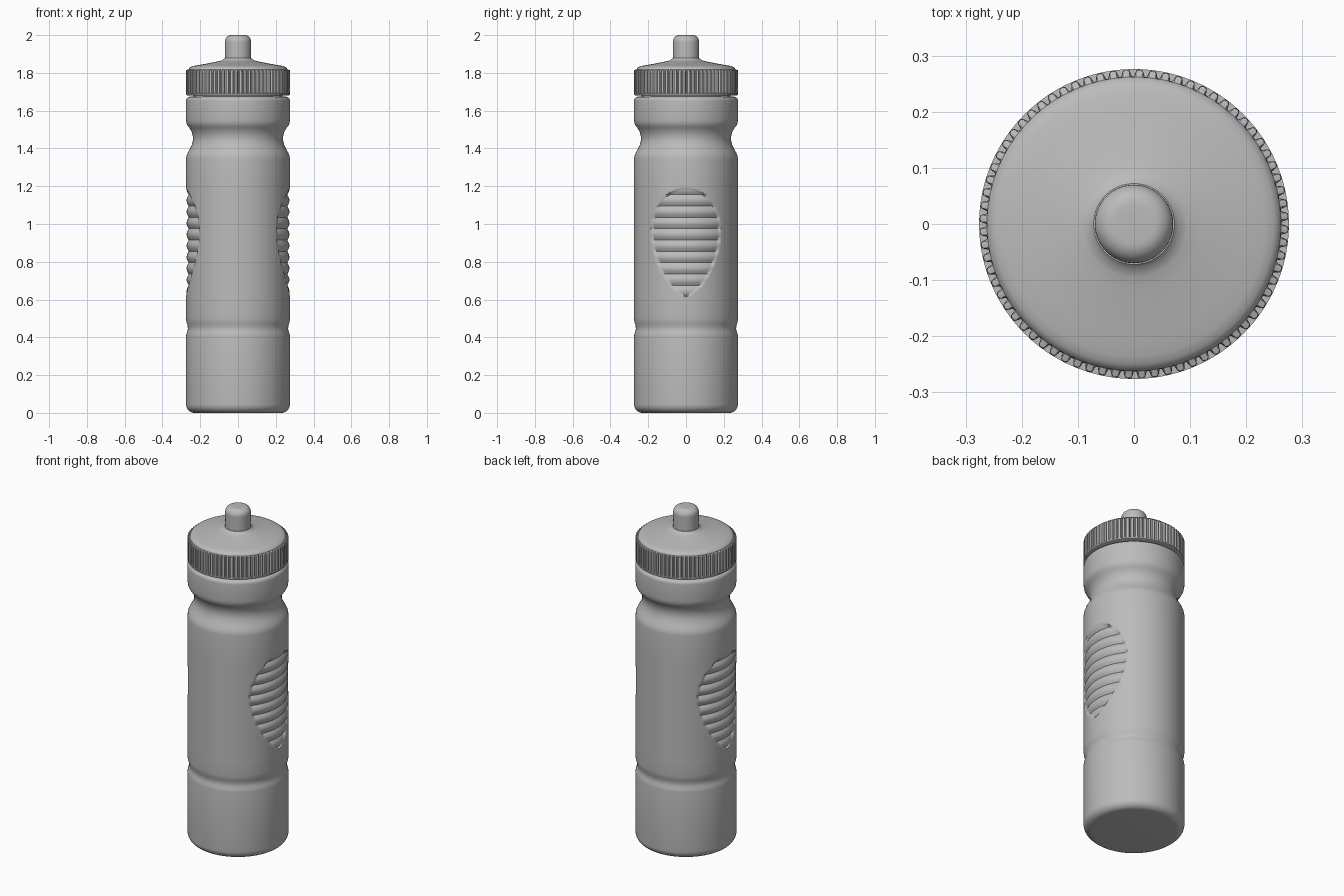
import bpy, bmesh, math

if "Cube" in bpy.data.objects:
    bpy.data.objects.remove(bpy.data.objects["Cube"])

R = 0.275

grey = bpy.data.materials.new("plain grey")
grey.diffuse_color = (0.5, 0.5, 0.5, 1)
grey.use_nodes = True
grey.node_tree.nodes["Principled BSDF"].inputs["Base Color"].default_value = grey.diffuse_color


def lathe(name, profile, cols, radius=None, angle=35):
    """Spin (r, z) points about z; radius(r, z, column, theta) may reshape it."""
    bm = bmesh.new()
    rings = []
    for r, z in profile:
        if r == 0:
            rings.append([bm.verts.new((0, 0, z))] * cols)
            continue
        ring = []
        for i in range(cols):
            a = 2 * math.pi * i / cols
            q = radius(r, z, i, a) if radius else r
            ring.append(bm.verts.new((q * math.cos(a), q * math.sin(a), z)))
        rings.append(ring)
    for lo, hi in zip(rings, rings[1:]):
        for i in range(cols):
            j = (i + 1) % cols
            quad = list(dict.fromkeys((lo[i], lo[j], hi[j], hi[i])))
            bm.faces.new(quad)
    bmesh.ops.recalc_face_normals(bm, faces=bm.faces)
    me = bpy.data.meshes.new(name)
    bm.to_mesh(me)
    bm.free()
    me.materials.append(grey)
    ob = bpy.data.objects.new(name, me)
    bpy.context.collection.objects.link(ob)
    bpy.ops.object.select_all(action='DESELECT')
    ob.select_set(True)
    bpy.context.view_layer.objects.active = ob
    bpy.ops.object.shade_smooth_by_angle(angle=math.radians(angle))
    return ob


def fillet(cr, cz, rad, a0, a1, n=6):
    """Arc points in the profile plane, angles in degrees."""
    return [(cr + rad * math.cos(math.radians(a0 + (a1 - a0) * k / n)),
             cz + rad * math.sin(math.radians(a0 + (a1 - a0) * k / n)))
            for k in range(n + 1)]


# ribbed egg-shaped grips sunk into both sides of the body
def grip(r, z, i, a):
    if not 0.615 < z < 1.19:
        return r
    t = (z - 0.97) / 0.22 if z > 0.97 else (0.97 - z) / 0.355
    half = 0.185 * max(0, 1 - t * t) ** (0.5 if z > 0.97 else 0.7)
    inside = half - abs(R * math.sin(a))
    edge = min(1, max(0, inside / 0.008))
    rib = abs(math.sin(math.pi * (z - 0.615) / 0.06))
    return r - edge * (0.014 - 0.011 * rib)


# bottle body with waist groove, grip rows and finger neck
body = [(0, 0)] + fillet(R - 0.045, 0.045, 0.045, -90, 0, 8)
body += [(R, 0.405), (0.273, 0.418), (0.268, 0.432), (0.2655, 0.445),
         (0.2665, 0.458), (0.270, 0.472), (0.2735, 0.485), (R, 0.50)]
body += [(R, 0.60 + 0.005 * k) for k in range(121)]
body += [(R, 1.345), (0.273, 1.36), (0.267, 1.376), (0.256, 1.395),
         (0.246, 1.415), (0.240, 1.435), (0.238, 1.452), (0.240, 1.47),
         (0.246, 1.49), (0.256, 1.507), (0.266, 1.52), (0.272, 1.532),
         (R, 1.55)]
body += fillet(R - 0.022, 1.652, 0.022, 0, 90) + [(0.235, 1.674), (0.235, 1.69), (0, 1.69)]
lathe("bottle_body", body, 256, grip)

# screw cap with fine vertical ridges
TOOTH = (0, 0, 0.8, 1, 1, 0.8)


def ridges(r, z, i, a):
    return r + 0.013 * TOOTH[i % 6] if 1.692 < z < 1.815 else r


cap = [(0, 1.68), (0.268, 1.68), (0.276, 1.684), (0.276, 1.692),
       (0.263, 1.6925), (0.263, 1.805), (0.2615, 1.814), (0.262, 1.818)]
cap += [(0.258, 1.826), (0.25, 1.832), (0.235, 1.837), (0.20, 1.843), (0.16, 1.850),
        (0.12, 1.858), (0.095, 1.863), (0.08, 1.869), (0.072, 1.878), (0, 1.878)]
lathe("ridged_cap", cap, 432, ridges)

# drinking spout
spout = [(0, 1.85), (0.069, 1.85), (0.070, 1.965)]
spout += fillet(0.035, 1.965, 0.035, 0, 90, 8) + [(0.02, 2.0), (0, 2.0)]
lathe("spout", spout, 64)
